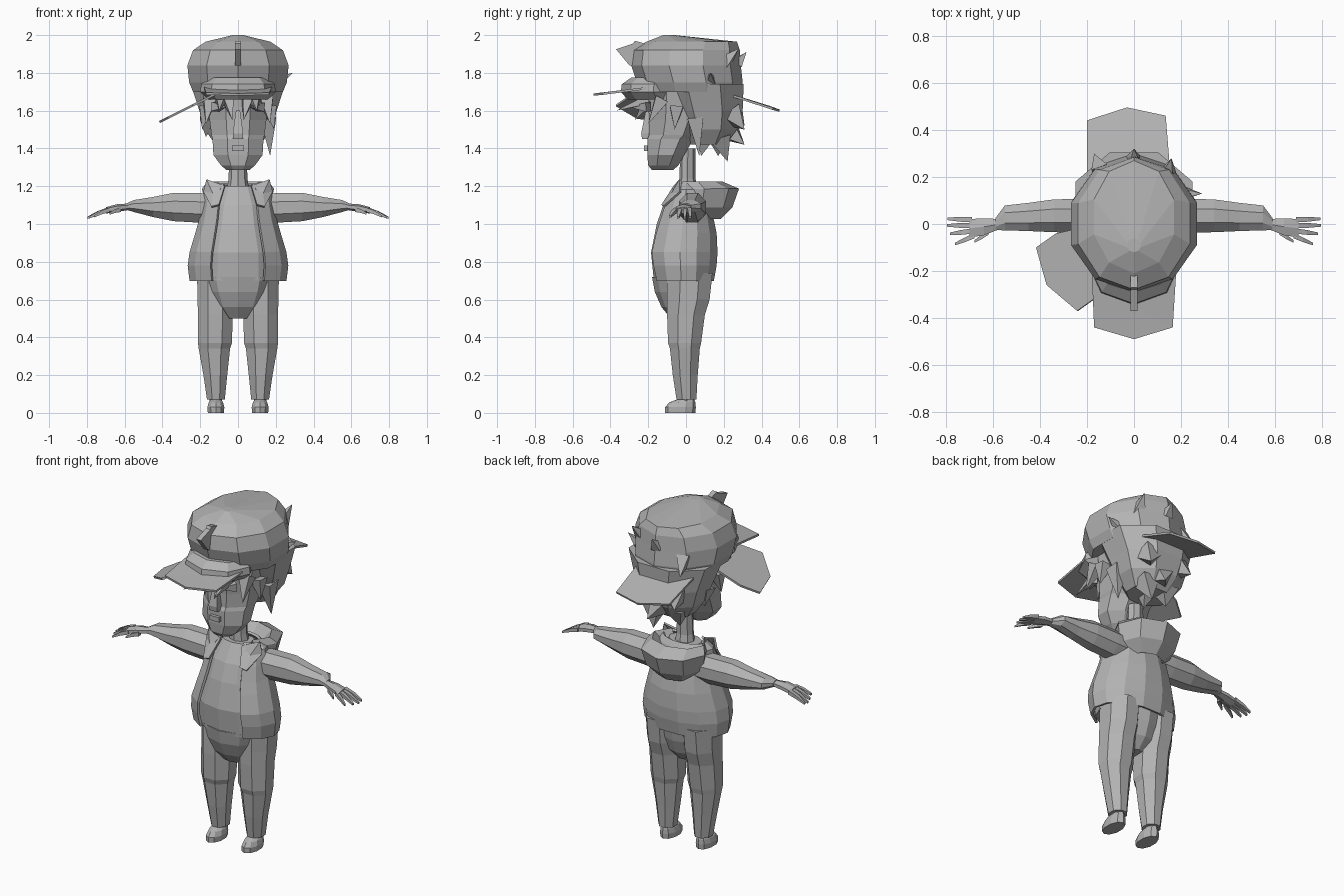
import bpy, bmesh, math
from mathutils import Vector

grey = bpy.data.materials.new("plain_grey")
grey.diffuse_color = (0.45, 0.45, 0.45, 1)


def finish(name, bm, thick=0):
    bmesh.ops.recalc_face_normals(bm, faces=bm.faces)
    me = bpy.data.meshes.new(name)
    bm.to_mesh(me)
    bm.free()
    me.materials.append(grey)
    ob = bpy.data.objects.new(name, me)
    bpy.context.collection.objects.link(ob)
    if thick:
        m = ob.modifiers.new("thickness", "SOLIDIFY")
        m.thickness = thick
        m.offset = 0
    return ob


def loft(name, rings, n=10, axis="z", gap=0, thick=0, flip=1, flat=False):
    """Rings are (position, centre a, radius a, centre b, radius b).
    gap opens the front; flat turns a face, not a corner, to the front."""
    bm = bmesh.new()
    rows = []
    flat = flat or n == 4
    k = {4: 1.3}.get(n, 1 / math.cos(math.pi / n)) if flat else 1
    for p, ca, ra, cb, rb in rings:
        row = []
        for i in range(n):
            if gap:
                t = math.radians(-90 + gap + (360 - 2 * gap) * i / (n - 1))
            else:
                t = -math.pi / 2 + math.tau * (i + 0.5 * flat) / n
            a, b = ca + k * ra * math.cos(t), cb + k * rb * math.sin(t)
            co = (a * flip, b, p) if axis == "z" else (p * flip, a, b)
            row.append(bm.verts.new(co))
        rows.append(row)
    for r, s in zip(rows, rows[1:]):
        for i in range(n - 1 if gap else n):
            j = (i + 1) % n
            bm.faces.new((r[i], r[j], s[j], s[i]))
    if not gap:
        bm.faces.new(rows[0])
        bm.faces.new(rows[-1])
    return finish(name, bm, thick)


def span(z, rx, y0, y1, xc=0):
    """Ring at height z reaching from y0 to y1."""
    return (z, xc, rx, (y0 + y1) / 2, (y1 - y0) / 2)


def spikes(name, items):
    """Pyramids given as (base, tip, half width)."""
    bm = bmesh.new()
    for base, tip, w in items:
        b, t = Vector(base), Vector(tip)
        d = (t - b).normalized()
        u = d.orthogonal().normalized()
        v = d.cross(u)
        ring = [bm.verts.new(b + w * (u * math.cos(k * math.tau / 4) + v * math.sin(k * math.tau / 4)))
                for k in range(4)]
        top = bm.verts.new(t)
        bm.faces.new(ring)
        for k in range(4):
            bm.faces.new((ring[k], ring[(k + 1) % 4], top))
    return finish(name, bm)


def plate(name, pts, thick=0.012):
    bm = bmesh.new()
    vs = [bm.verts.new(p) for p in pts]
    mid = bm.verts.new(sum((Vector(p) for p in pts), Vector()) / len(pts))
    for i in range(len(vs)):
        bm.faces.new((vs[i], vs[(i + 1) % len(vs)], mid))
    return finish(name, bm, thick)


# Head, neck and facial features
loft("neck", [span(1.15, .065, -.04, .07), span(1.24, .05, -.035, .05), span(1.40, .045, -.03, .05)], 8)
loft("face", [span(1.285, .06, -.18, -.07), span(1.31, .09, -.2, -.04), span(1.365, .13, -.205, -.01),
              span(1.45, .135, -.205, .04), span(1.47, .14, -.195, .06), span(1.55, .15, -.195, .1),
              span(1.72, .17, -.205, .15)], 8, flat=True)
loft("nose", [span(1.45, .028, -.235, -.17), span(1.48, .03, -.24, -.17), span(1.60, .012, -.215, -.17)], 4)
loft("mouth", [span(1.387, .034, -.225, -.18), span(1.415, .034, -.225, -.18)], 4)

# Hair mass at the back of the head, with a cap on top
loft("hair", [span(1.42, .12, .02, .21), span(1.50, .175, -.02, .27), span(1.60, .205, -.07, .30),
              span(1.74, .25, -.12, .305)], 8, flat=True)
loft("cap", [span(1.70, .25, -.24, .295), span(1.75, .272, -.26, .30), span(1.84, .282, -.29, .29),
             span(1.92, .25, -.28, .285), span(1.965, .18, -.21, .27), span(2.0, .03, -.12, -.06)], 10)
loft("cap_band", [span(1.66, .16, -.31, .0), span(1.70, .20, -.345, .0), span(1.74, .195, -.34, .0),
                  span(1.775, .16, -.29, -.05)], 8)

# Three bills pointing forward, backward and sideways
plate("front_bill", [(-.18, -.2, 1.72), (-.17, -.44, 1.69), (0, -.49, 1.685), (.165, -.44, 1.69), (.18, -.2, 1.72)])
plate("back_bill", [(-.2, .15, 1.71), (-.2, .44, 1.62), (-.03, .495, 1.60), (.135, .46, 1.61), (.16, .15, 1.71)])
side = [(-.15, .0), (-.33, -.04), (-.415, -.10), (-.37, -.26), (-.24, -.37), (-.1, -.27)]
plate("side_bill", [(x, y, 1.54 + (x + .415) * .5) for x, y in side])

# Spiky locks, fringe and cap crest
locks = [((0, .22, 1.5), (0.04, .31, 1.42), .08), ((.07, .18, 1.46), (.06, .22, 1.33), .08),
         ((-.07, .17, 1.46), (-.08, .17, 1.36), .08), ((0, .1, 1.45), (0, .08, 1.36), .06),
         ((.1, .24, 1.58), (.14, .31, 1.5), .08), ((-.1, .24, 1.58), (-.14, .31, 1.52), .08),
         ((.14, .2, 1.85), (.16, .28, 1.93), .05), ((-.14, .22, 1.8), (-.17, .3, 1.72), .05),
         ((0, .27, 1.85), (0, .32, 1.91), .04), ((.2, .13, 1.75), (.29, .13, 1.80), .04)]
for s in (-1, 1):
    locks += [((s * .16, .05, 1.56), (s * .17, .07, 1.36 if s > 0 else 1.46), .06),
              ((s * .17, -.05, 1.62), (s * .19, -.06, 1.5), .05),
              ((s * .15, -.13, 1.66), (s * .17, -.2, 1.53), .05),
              ((s * .09, -.2, 1.66), (s * .1, -.37, 1.60), .035),
              ((s * .05, -.2, 1.66), (s * .03, -.27, 1.55), .04),
              ((s * .12, -.2, 1.62), (s * .06, -.3, 1.62), .035)]
spikes("hair_locks", locks)
plate("cap_crest", [(0, -.20, 1.95), (0, -.27, 1.97), (0, -.28, 1.955), (0, -.37, 1.925),
                    (0, -.30, 1.84), (0, -.25, 1.84)], .03)

# Shirt, hips and open jacket
loft("shirt", [span(.70, .22, -.17, .125), span(.85, .215, -.185, .12), span(1.0, .17, -.155, .11),
               span(1.1, .15, -.12, .09), span(1.2, .1, -.06, .07)], 12)
loft("hips", [span(.50, .07, -.08, .04), span(.56, .135, -.13, .095), span(.64, .175, -.165, .125),
              span(.72, .2, -.18, .14)], 10)
loft("jacket", [span(.70, .25, -.175, .145), span(.78, .26, -.195, .16), span(.85, .25, -.205, .165),
                span(.95, .22, -.18, .16), span(1.02, .2, -.155, .145), span(1.1, .185, -.125, .125),
                span(1.18, .17, -.085, .1), span(1.21, .13, -.06, .08)], 12, gap=33, thick=.014)
loft("hood", [span(1.03, .10, .0, .18), span(1.09, .165, -.06, .24), span(1.185, .185, -.07, .275),
              span(1.22, .16, -.05, .19), span(1.14, .09, -.03, .12)], 7, gap=42, thick=.012)

for s, tag in ((1, "left"), (-1, "right")):
    # Collar flap
    plate(tag + "_collar", [(s * .07, -.06, 1.2), (s * .165, -.03, 1.235), (s * .18, -.03, 1.17),
                            (s * .14, -.12, 1.09), (s * .1, -.125, 1.1)])
    # Sleeve, running along x
    loft(tag + "_sleeve", [(.12, .035, .07, 1.085, .075), (.20, .035, .072, 1.085, .078),
                           (.34, .035, .07, 1.09, .075), (.45, .03, .06, 1.09, .053),
                           (.55, .026, .053, 1.095, .032), (.59, .0, .026, 1.092, .017)],
         8, "x", flip=s, flat=True)
    # Hand with four fingers and a thumb
    loft(tag + "_palm", [(.57, 0, .024, 1.092, .017), (.64, -.012, .042, 1.085, .02),
                         (.70, -.018, .045, 1.072, .017)], 6, "x", flip=s)
    digits = [(.69, .018, .795, .022, 1.035), (.69, -.006, .797, -.006, 1.032),
              (.69, -.03, .785, -.042, 1.035), (.68, -.05, .762, -.085, 1.04), (.62, -.035, .68, -.075, 1.055)]
    for i, (x0, y0, x1, y1, z1) in enumerate(digits):
        xm, ym = (x0 + x1) / 2, (y0 + y1) / 2
        loft(f"{tag}_finger_{i + 1}", [(x0, y0, .012, 1.075, .013), (xm, ym, .011, (1.083 + z1) / 2, .011),
                                       (x1, y1, .006, z1, .006)], 4, "x", flip=s)
    # Trouser leg and shoe
    loft(tag + "_leg", [span(.07, .047, -.05, .055, .117), span(.2, .063, -.07, .062, .12),
                        span(.34, .083, -.085, .073, .125), span(.37, .09, -.095, .08, .122),
                        span(.52, .092, -.1, .1, .12), span(.6, .094, -.1, .125, .12),
                        span(.74, .097, -.1, .14, .12)], 8, flip=s, flat=True)
    loft(tag + "_ankle", [span(.03, .035, -.04, .04, .117), span(.1, .032, -.03, .035, .117)], 8, flip=s)
    loft(tag + "_shoe", [span(0, .045, -.11, .05, .117), span(.03, .047, -.11, .052, .117),
                         span(.055, .04, -.09, .05, .117), span(.07, .03, -.05, .045, .117)], 10, flip=s)
